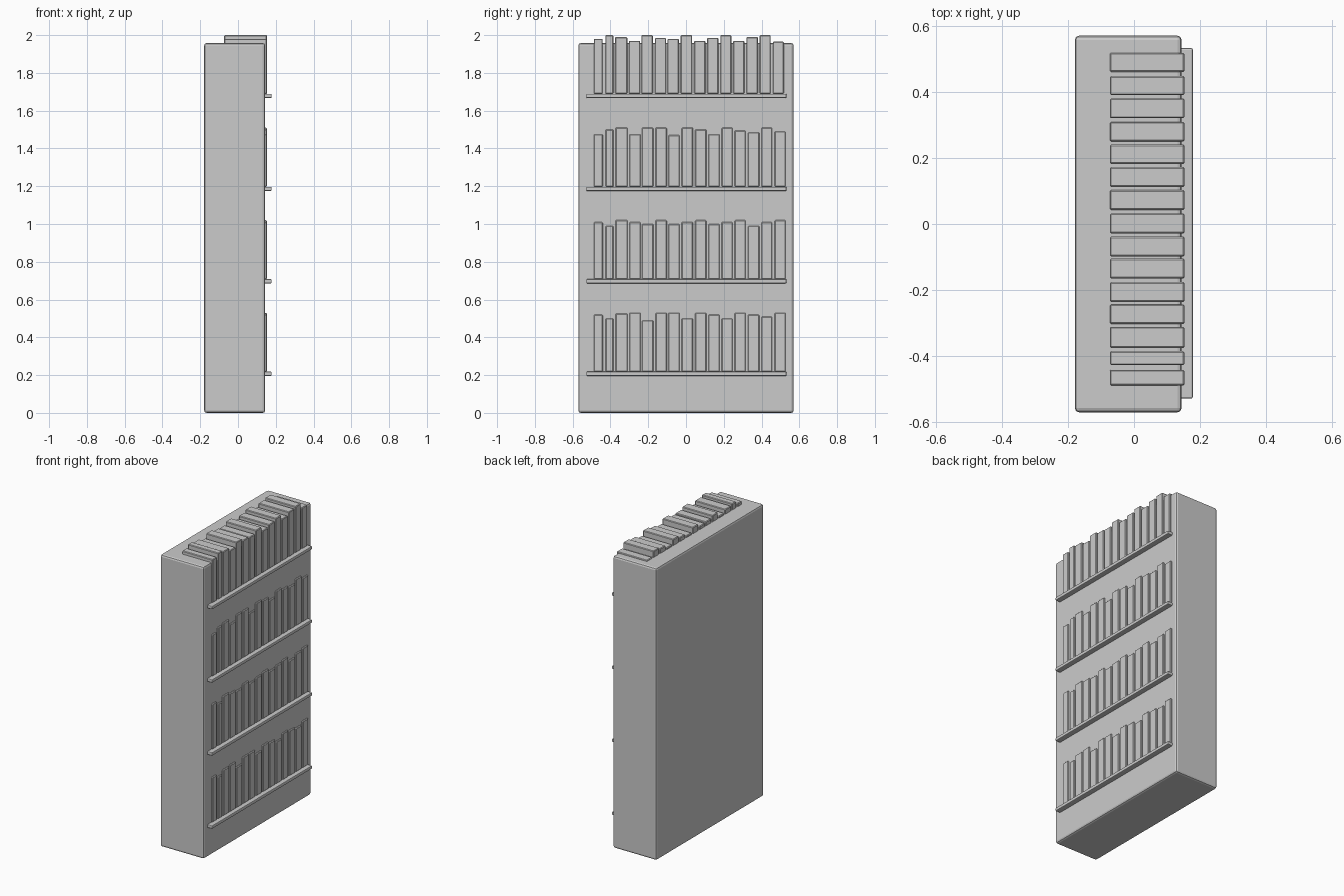
import bpy


def box(name, x, y, z, bevel, segments=1):
    """Bevelled box from (min, max) ranges."""
    bpy.ops.mesh.primitive_cube_add(size=1)
    ob = bpy.context.object
    ob.name = name
    ob.location = [(r[0] + r[1]) / 2 for r in (x, y, z)]
    ob.scale = [r[1] - r[0] for r in (x, y, z)]
    bpy.ops.object.transform_apply(location=False, rotation=False, scale=True)
    mod = ob.modifiers.new("edge_bevel", "BEVEL")
    mod.width = bevel
    mod.segments = segments
    return ob


# Solid case
box("bookcase_body", (-0.179, 0.144), (-0.57, 0.57), (0, 1.958), 0.013, 2)

# Tops of the books on each shelf, left to right
rows = [
    (0.207, [.52, .50, .525, .53, .49, .53, .53, .50, .53, .52, .50, .53, .52, .51, .53]),
    (0.697, [1.01, .99, 1.02, 1.01, 1.0, 1.02, 1.0, 1.01, 1.02, 1.0, 1.01, 1.02, .99, 1.01, 1.02]),
    (1.186, [1.475, 1.50, 1.51, 1.475, 1.51, 1.51, 1.47, 1.51, 1.50, 1.475, 1.51, 1.495, 1.485, 1.51, 1.49]),
    (1.678, [1.98, 2.0, 1.99, 1.97, 2.0, 1.985, 1.98, 2.0, 1.97, 1.985, 2.0, 1.97, 1.99, 2.0, 1.965]),
]
# Book edges along y
starts = [-.488, -.427, -.375, -.302, -.236, -.165, -.098, -.028,
          .043, .112, .182, .250, .320, .390, .460]
widths = [.047, .042, .064, .059, .060, .060, .060, .060,
          .060, .060, .058, .059, .060, .058, .058]

for r, (z, tops) in enumerate(rows, 1):
    # Shelf board, projecting past the case front
    box(f"shelf_{r}", (-0.13, 0.178), (-0.528, 0.532), (z - 0.011, z + 0.011), 0.005, 2)
    # Books stand on the shelf, spines just proud of the case; lower rows sit slightly further along
    shift = 0.0 if r == 4 else 0.009
    for i, (y, w, top) in enumerate(zip(starts, widths, tops), 1):
        y += shift * i / 15
        box(f"book_{r}_{i}", (-0.073, 0.153), (y, y + w), (z + 0.011, top), 0.004)
